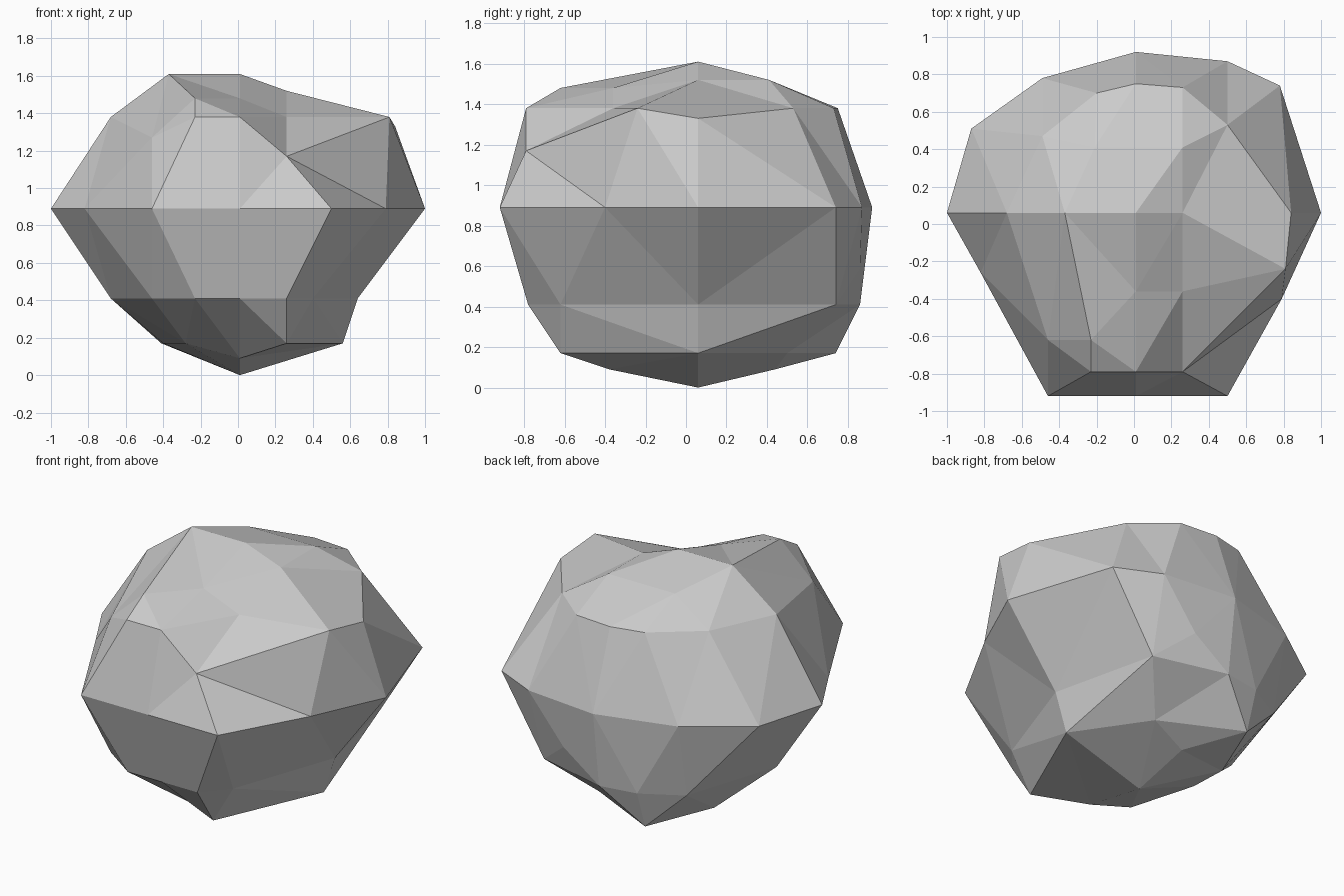
import bpy, bmesh
from mathutils import Vector

# Rock contour: corner points (x, y) grouped by height
LEVELS = {
    0.00: [(.01, .06)],
    0.09: [(.01, .44), (.01, -.38)],
    0.17: [(.26, -.62), (-.28, -.36), (-.40, .06), (-.41, .30), (-.23, .74),
           (.26, .50), (.56, .06)],
    0.41: [(-.23, -.78), (.01, -.78), (.26, -.78), (.40, -.62), (.64, .06),
           (.48, .74), (.01, .86), (-.23, .82), (-.48, .68), (-.68, .06), (-.46, -.62)],
    0.59: [(.26, .86)],
    0.89: [(-1, .06), (-.87, .51), (-.49, .78), (.01, .92), (.50, .87), (.78, .74),
           (1, .06), (.79, -.40), (.50, -.92), (.01, -.92), (-.46, -.92), (-.82, -.26)],
    1.17: [(.26, -.79)],
    1.27: [(-.46, -.62)],
    1.33: [(.84, .06)],
    1.38: [(-.23, -.79), (.01, -.79), (.26, -.36), (.81, -.24), (.50, .53),
           (.26, .73), (.01, .75), (-.20, .70), (-.49, .47), (-.68, .06)],
    1.48: [(-.23, -.62), (.01, -.36)],
    1.52: [(.26, .06), (.26, .41), (-.21, .41)],
    1.61: [(-.37, .06), (.01, .06)],
}
CENTRE = Vector((0, .06, .85))

# Wrap a skin round the points on a unit ball, then move them to their true
# places, so that the hollows and the notch are kept
bm = bmesh.new()
places = {}
for z, ring in LEVELS.items():
    for x, y in ring:
        p = Vector((x, y, z))
        places[bm.verts.new((p - CENTRE).normalized())] = p
bmesh.ops.convex_hull(bm, input=list(bm.verts))
for v in bm.verts:
    v.co = places[v]
bmesh.ops.recalc_face_normals(bm, faces=list(bm.faces))

mesh = bpy.data.meshes.new("rock")
bm.to_mesh(mesh)
bm.free()

# Plain grey stone
stone = bpy.data.materials.new("grey_stone")
stone.diffuse_color = (.6, .6, .6, 1)
mesh.materials.append(stone)

rock = bpy.data.objects.new("rock", mesh)
bpy.context.collection.objects.link(rock)
